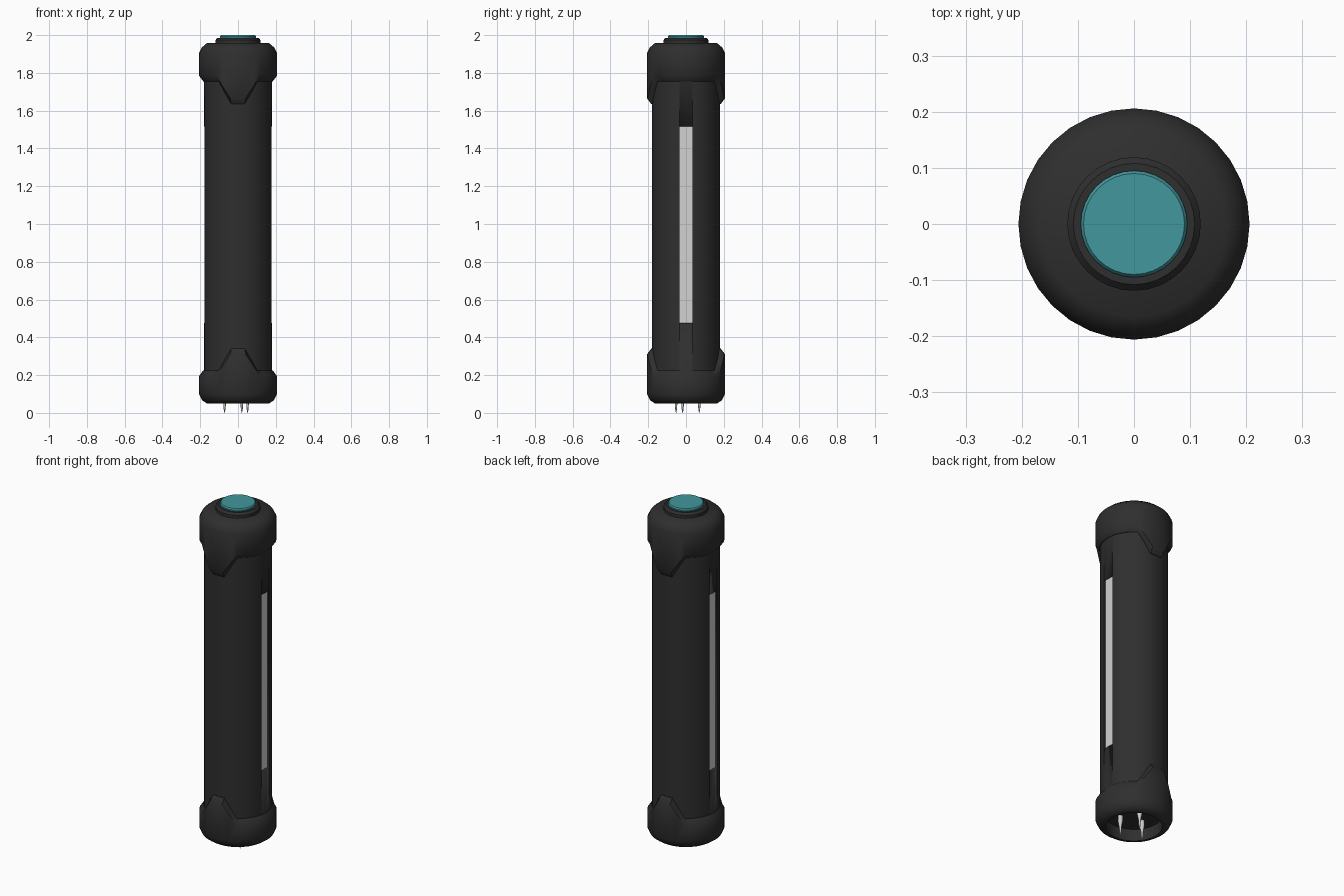
import bpy, bmesh, math
from mathutils import Vector

if "Cube" in bpy.data.objects:
    bpy.data.objects.remove(bpy.data.objects["Cube"])

SIDES = 32


def material(name, rgb):
    m = bpy.data.materials.new(name)
    m.diffuse_color = (*rgb, 1)
    m.use_nodes = True
    m.node_tree.nodes["Principled BSDF"].inputs["Base Color"].default_value = m.diffuse_color
    return m


BLACK = material("charcoal plastic", (0.028, 0.028, 0.028))
TEAL = material("teal button", (0.055, 0.31, 0.34))
WHITE = material("pale window", (0.65, 0.65, 0.65))
STEEL = material("needle metal", (0.6, 0.6, 0.6))


def finish(bm, name, mat, angle=35):
    bmesh.ops.recalc_face_normals(bm, faces=bm.faces)
    me = bpy.data.meshes.new(name)
    bm.to_mesh(me)
    bm.free()
    ob = bpy.data.objects.new(name, me)
    bpy.context.collection.objects.link(ob)
    me.materials.append(mat)
    bpy.ops.object.select_all(action='DESELECT')
    ob.select_set(True)
    bpy.context.view_layer.objects.active = ob
    bpy.ops.object.shade_smooth_by_angle(angle=math.radians(angle))
    return ob


def lathe(name, profile, mat, sides=SIDES, centre=(0, 0), caps=True, angle=35):
    """Loft rings of (radius, z); z may be a function of the side index."""
    bm = bmesh.new()
    rings = []
    for r, z in profile:
        ring = []
        for i in range(sides):
            a = 2 * math.pi * i / sides - math.pi / 2
            h = z(i) if callable(z) else z
            ring.append(bm.verts.new((centre[0] + r * math.cos(a),
                                      centre[1] + r * math.sin(a), h)))
        rings.append(ring)
    for lo, hi in zip(rings, rings[1:]):
        for i in range(sides):
            j = (i + 1) % sides
            bm.faces.new((lo[i], lo[j], hi[j], hi[i]))
    if caps:
        bm.faces.new(rings[0])
        bm.faces.new(rings[-1])
    return finish(bm, name, mat, angle)


def box(name, lo, hi, mat):
    bm = bmesh.new()
    bmesh.ops.create_cube(bm, size=1)
    lo, hi = Vector(lo), Vector(hi)
    for v in bm.verts:
        v.co = Vector([(v.co[k] + 0.5) * (hi[k] - lo[k]) + lo[k] for k in range(3)])
    return finish(bm, name, mat)


def tab(edge, tip):
    """Height of a cap edge with tapered tabs at the front and back."""
    def height(i, offset=0.0):
        k = min(i % 16, 16 - i % 16)
        t = min(max((k - 1) / 2, 0), 1)
        return tip + (edge - tip) * t + offset
    return height


# barrel with a slot on each side, each holding a recessed pale strip
body = lathe("barrel", [(0.181, 0.12), (0.181, 1.85)], BLACK)
for side, label in ((-1, "left"), (1, "right")):
    xs = sorted((side * 0.162, side * 0.25))
    cutter = box(label + "_slot_cutter", (xs[0], -0.035, 0.475), (xs[1], 0.035, 1.515), BLACK)
    cutter.hide_render = True
    cutter.hide_set(True)
    mod = body.modifiers.new(label + " slot", 'BOOLEAN')
    mod.object = cutter
    mod.solver = 'EXACT'
    bpy.context.view_layer.objects.active = body
    bpy.ops.object.modifier_apply(modifier=mod.name)
    bpy.data.objects.remove(cutter)
    xs = sorted((side * 0.160, side * 0.168))
    box(label + "_window", (xs[0], -0.035, 0.475), (xs[1], 0.035, 1.515), WHITE)

# end caps
top = tab(1.755, 1.635)
lathe("top_cap", [(0.178, top), (0.184, top), (0.206, lambda i: top(i, 0.03)),
                  (0.206, 1.905), (0.191, 1.935), (0.165, 1.957)], BLACK, angle=45)
low = tab(0.225, 0.34)
lathe("bottom_cap", [(0.15, 0.13), (0.15, 0.05), (0.165, 0.05), (0.191, 0.068), (0.206, 0.1),
                     (0.206, lambda i: low(i, -0.03)), (0.184, low), (0.178, low)],
      BLACK, caps=False, angle=45)

# push button and collar
lathe("button_collar", [(0.119, 1.95), (0.119, 1.974), (0.108, 1.986)], BLACK)
lathe("button", [(0.095, 1.98), (0.095, 1.993), (0.09, 2.0)], TEAL)

# three needles in the open base
for n in range(3):
    a = math.radians(74 + 120 * n)
    lathe(f"needle_{n + 1}", [(0.013, 0.13), (0.014, 0.09), (0.007, 0.055),
                              (0.005, 0.02), (0.001, 0.0)], STEEL, sides=12,
          centre=(0.073 * math.cos(a), 0.073 * math.sin(a)))
